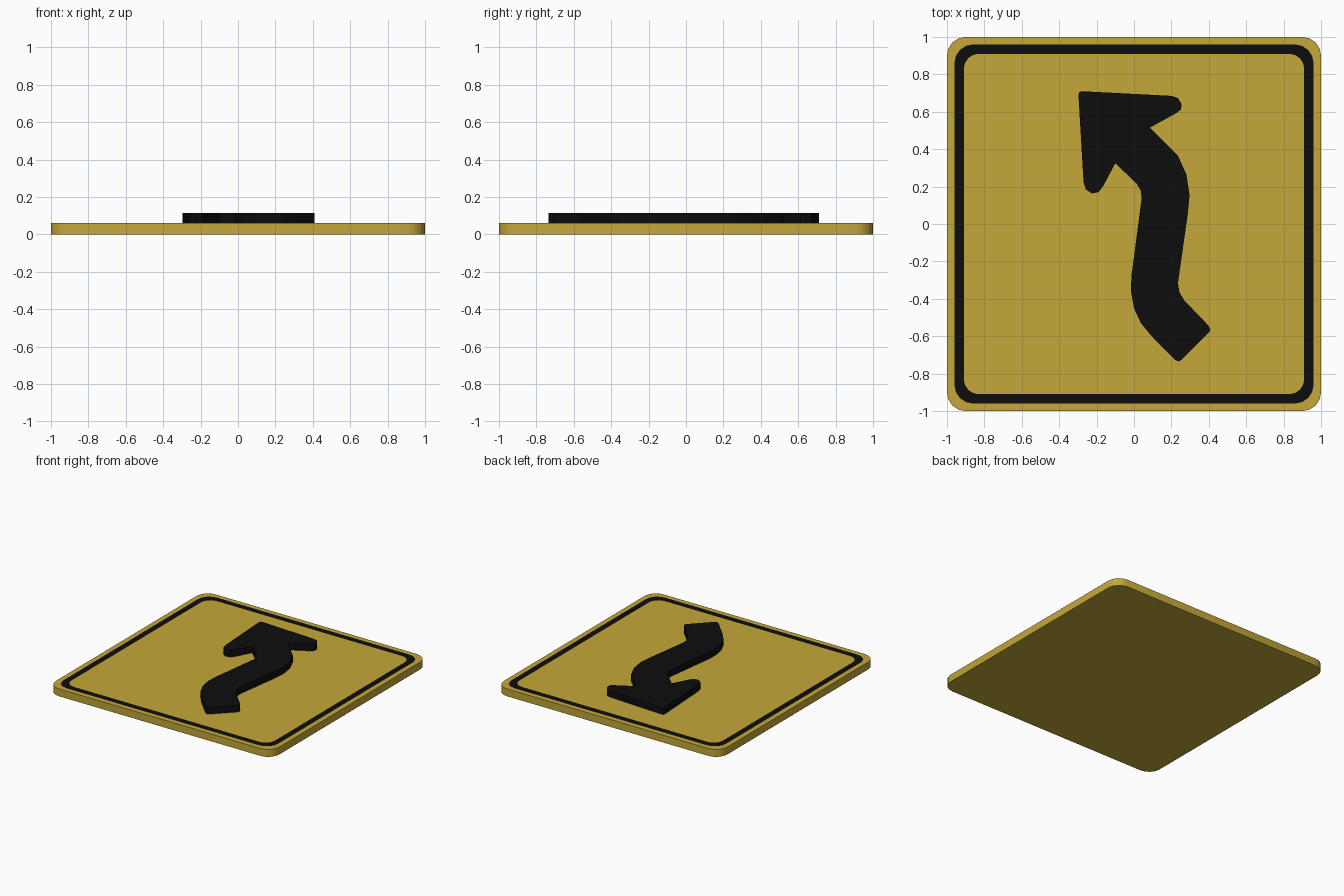
import bpy, bmesh, math

if "Cube" in bpy.data.objects:
    bpy.data.objects.remove(bpy.data.objects["Cube"])


def material(name, rgb):
    m = bpy.data.materials.new(name)
    m.diffuse_color = (*rgb, 1)
    m.use_nodes = True
    m.node_tree.nodes["Principled BSDF"].inputs["Base Color"].default_value = m.diffuse_color
    return m


YELLOW = material("sign_yellow", (0.55, 0.39, 0.04))
BLACK = material("sign_black", (0.004, 0.004, 0.004))


def rounded_square(half, radius, steps=4):
    c = half - radius
    pts = []
    for i, (sx, sy) in enumerate([(1, 1), (-1, 1), (-1, -1), (1, -1)]):
        for k in range(steps + 1):
            a = math.radians(90 * (i + k / steps))
            pts.append((sx * c + radius * math.cos(a), sy * c + radius * math.sin(a)))
    return pts


def loop(bm, pts, z):
    return [bm.verts.new((x, y, z)) for x, y in pts]


def bridge(bm, a, b, mat=0):
    n = len(a)
    for i in range(n):
        j = (i + 1) % n
        bm.faces.new((a[i], a[j], b[j], b[i])).material_index = mat


def finish(bm, name, mats):
    bmesh.ops.recalc_face_normals(bm, faces=bm.faces[:])
    me = bpy.data.meshes.new(name)
    bm.to_mesh(me)
    bm.free()
    ob = bpy.data.objects.new(name, me)
    bpy.context.collection.objects.link(ob)
    for m in mats:
        me.materials.append(m)
    bpy.ops.object.select_all(action='DESELECT')
    ob.select_set(True)
    bpy.context.view_layer.objects.active = ob
    bpy.ops.object.shade_smooth_by_angle(angle=math.radians(30))
    return ob


# Sign plate: rounded slab with a flush black border band on its top
T = 0.06
bm = bmesh.new()
bottom = loop(bm, rounded_square(1.0, 0.10), 0)
rim = loop(bm, rounded_square(1.0, 0.10), T)
band_out = loop(bm, rounded_square(0.96, 0.10), T)
band_in = loop(bm, rounded_square(0.91, 0.08), T)
bm.faces.new(bottom)
bridge(bm, bottom, rim)
bridge(bm, rim, band_out)
bridge(bm, band_out, band_in, 1)
bm.faces.new(band_in)
finish(bm, "sign_plate", [YELLOW, BLACK])

# Raised curved arrow, outline listed clockwise from the tip
outline = [
    (-0.297, 0.69), (-0.293, 0.704), (-0.28, 0.71),          # tip
    (0.20, 0.685), (0.235, 0.673), (0.255, 0.64),            # right barb
    (0.25, 0.612), (0.23, 0.595), (0.085, 0.515),
    (0.235, 0.365), (0.28, 0.265), (0.297, 0.155),           # shaft, right side
    (0.287, 0.05), (0.235, -0.315), (0.243, -0.365),
    (0.27, -0.41), (0.40, -0.545), (0.409, -0.565),          # tail end
    (0.40, -0.58), (0.257, -0.724), (0.238, -0.735), (0.217, -0.725),
    (0.09, -0.595), (0.037, -0.53), (0.0, -0.45),            # shaft, left side
    (-0.016, -0.36), (-0.014, -0.28), (0.04, 0.13),
    (0.038, 0.175), (0.015, 0.215), (-0.10, 0.325),
    (-0.165, 0.202), (-0.19, 0.17), (-0.225, 0.163),         # left barb
    (-0.258, 0.185), (-0.27, 0.225),
]
bm = bmesh.new()
low, high = loop(bm, outline, T), loop(bm, outline, 0.115)
bm.faces.new(low)
bridge(bm, low, high)
bm.faces.new(high)
finish(bm, "curved_arrow", [BLACK])
